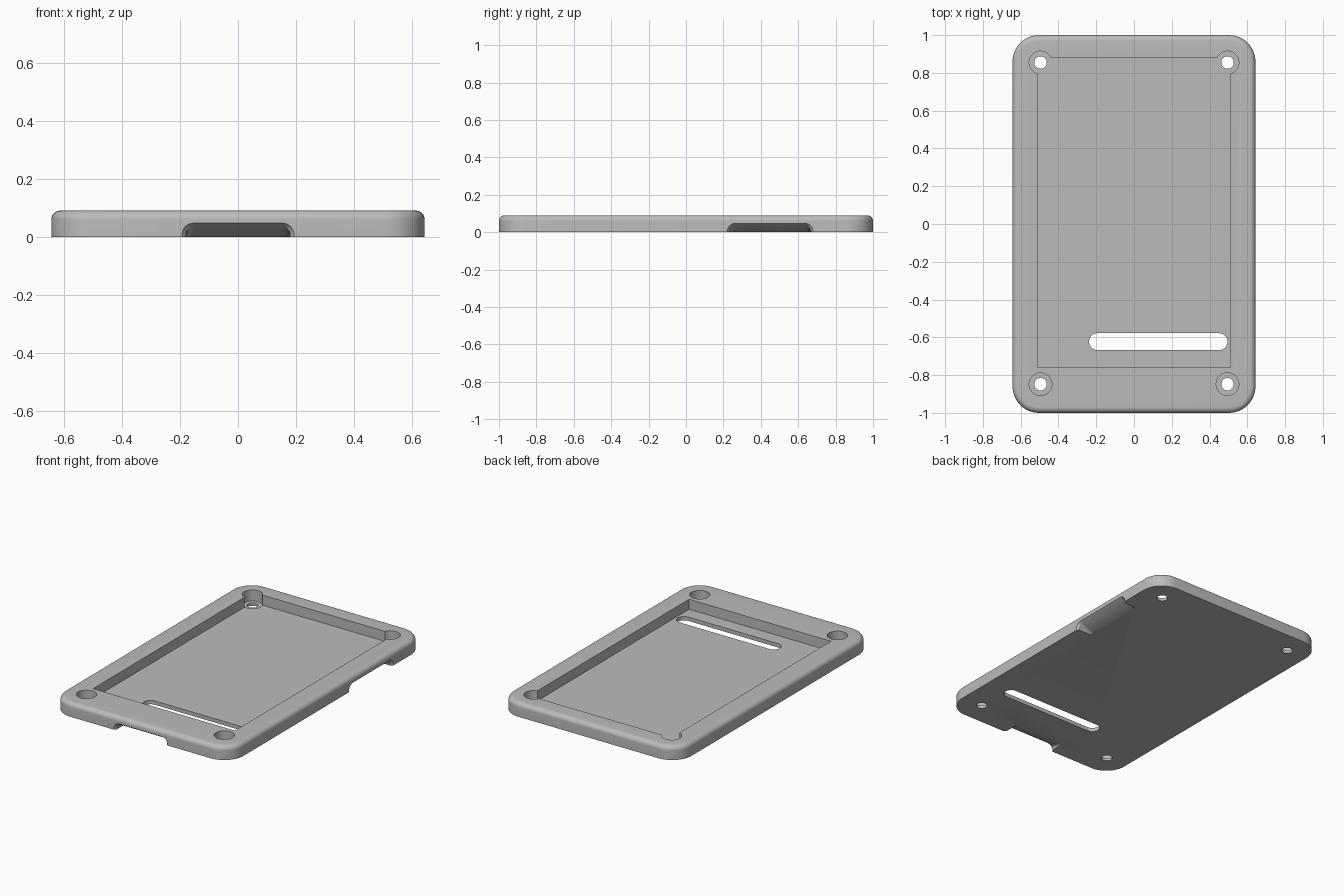
import bpy, bmesh, math
from mathutils import Matrix

if "Cube" in bpy.data.objects:
    bpy.data.objects.remove(bpy.data.objects["Cube"], do_unlink=True)

grey = bpy.data.materials.new("matte grey")
grey.use_nodes = True
grey.diffuse_color = (0.5, 0.5, 0.5, 1)
grey.node_tree.nodes["Principled BSDF"].inputs["Base Color"].default_value = (0.5, 0.5, 0.5, 1)

HX, HY, H = 0.643, 1.0, 0.09
FLOOR, SEAT = 0.025, 0.018


def loft(name, loops):
    """Skin a closed solid through equal-length point loops."""
    bm = bmesh.new()
    rings = [[bm.verts.new(p) for p in loop] for loop in loops]
    n = len(rings[0])
    for a, b in zip(rings, rings[1:]):
        for i in range(n):
            j = (i + 1) % n
            bm.faces.new((a[i], a[j], b[j], b[i]))
    bm.faces.new(rings[0][::-1])
    bm.faces.new(rings[-1])
    bmesh.ops.recalc_face_normals(bm, faces=bm.faces)
    mesh = bpy.data.meshes.new(name)
    bm.to_mesh(mesh)
    bm.free()
    obj = bpy.data.objects.new(name, mesh)
    bpy.context.collection.objects.link(obj)
    mesh.materials.append(grey)
    return obj


def rounded_rect(x0, x1, y0, y1, r, z, seg=12):
    corners = [(x1 - r, y1 - r), (x0 + r, y1 - r), (x0 + r, y0 + r), (x1 - r, y0 + r)]
    return [(cx + r * math.cos(a), cy + r * math.sin(a), z)
            for k, (cx, cy) in enumerate(corners)
            for a in [(k + i / seg) * math.pi / 2 for i in range(seg + 1)]]


def circle(x, y, r, z, n=48):
    return [(x + r * math.cos(2 * math.pi * i / n), y + r * math.sin(2 * math.pi * i / n), z)
            for i in range(n)]


def arch(half, height, r, depth, seg=8):
    """Round-topped notch section in the XZ plane, running below the base."""
    pts = [(half, depth, -0.02)]
    for side, start in ((1, 0), (-1, math.pi / 2)):
        for i in range(seg + 1):
            a = start + i / seg * math.pi / 2
            pts.append((side * (half - r) + r * math.cos(a), depth, height - r + r * math.sin(a)))
    return pts + [(-half, depth, -0.02)]


def notch(name, half, location, angle):
    """Wedge notch with a softened mouth and a ceiling sloping down to the base."""
    inner = arch(half - 0.013, 0.037, 0.032, 0.014)
    end = [(x, 0.105, z * 0.1 - 0.004) for x, y, z in inner]
    outer = arch(half, 0.047, 0.04, 0)
    lead = [(x, -0.03, z) for x, y, z in outer]
    obj = loft(name, [lead, outer, inner, end])
    obj.data.transform(Matrix.Translation(location) @ Matrix.Rotation(angle, 4, 'Z'))
    return obj


# Plate body with a rounded upper rim
R = 0.03
loops = [rounded_rect(-HX, HX, -HY, HY, 0.14, 0)]
for i in range(9):
    a = i / 8 * math.pi / 2
    d = R * (1 - math.cos(a))
    loops.append(rounded_rect(-HX + d, HX - d, -HY + d, HY - d, 0.14 - d, H - R + R * math.sin(a)))
body = loft("tray_body", loops)

# Pocket, long slot and edge notches
top, below = H + 0.05, -0.05
pocket = [[(-0.51, -0.76, z), (0.51, -0.76, z), (0.51, 0.88, z), (-0.51, 0.88, z)]
          for z in (FLOOR, top)]
cutters = [
    loft("pocket_cutter", pocket),
    loft("slot_cutter", [rounded_rect(-0.238, 0.495, -0.668, -0.578, 0.0449, z)
                         for z in (below, top)]),
    notch("front_notch_cutter", 0.193, (0, -HY, 0), 0),
    notch("side_notch_cutter", 0.228, (HX, 0.45, 0), math.pi / 2),
]

# Counterbored screw holes at the corners
for x in (-0.495, 0.495):
    for y in (-0.848, 0.855):
        cutters.append(loft("screw_seat_cutter", [circle(x, y, 0.06, z) for z in (SEAT, top)]))
        cutters.append(loft("screw_hole_cutter", [circle(x, y, 0.033, z) for z in (below, top)]))

# Apply all cuts, then remove the cutters
bpy.context.view_layer.objects.active = body
for cutter in cutters:
    mod = body.modifiers.new(cutter.name, 'BOOLEAN')
    mod.operation = 'DIFFERENCE'
    mod.solver = 'EXACT'
    mod.object = cutter
    cutter.hide_render = True
    bpy.ops.object.modifier_apply(modifier=mod.name)
for cutter in cutters:
    bpy.data.objects.remove(cutter, do_unlink=True)

bpy.ops.object.select_all(action='DESELECT')
body.select_set(True)
bpy.ops.object.shade_smooth_by_angle(angle=math.radians(25))
